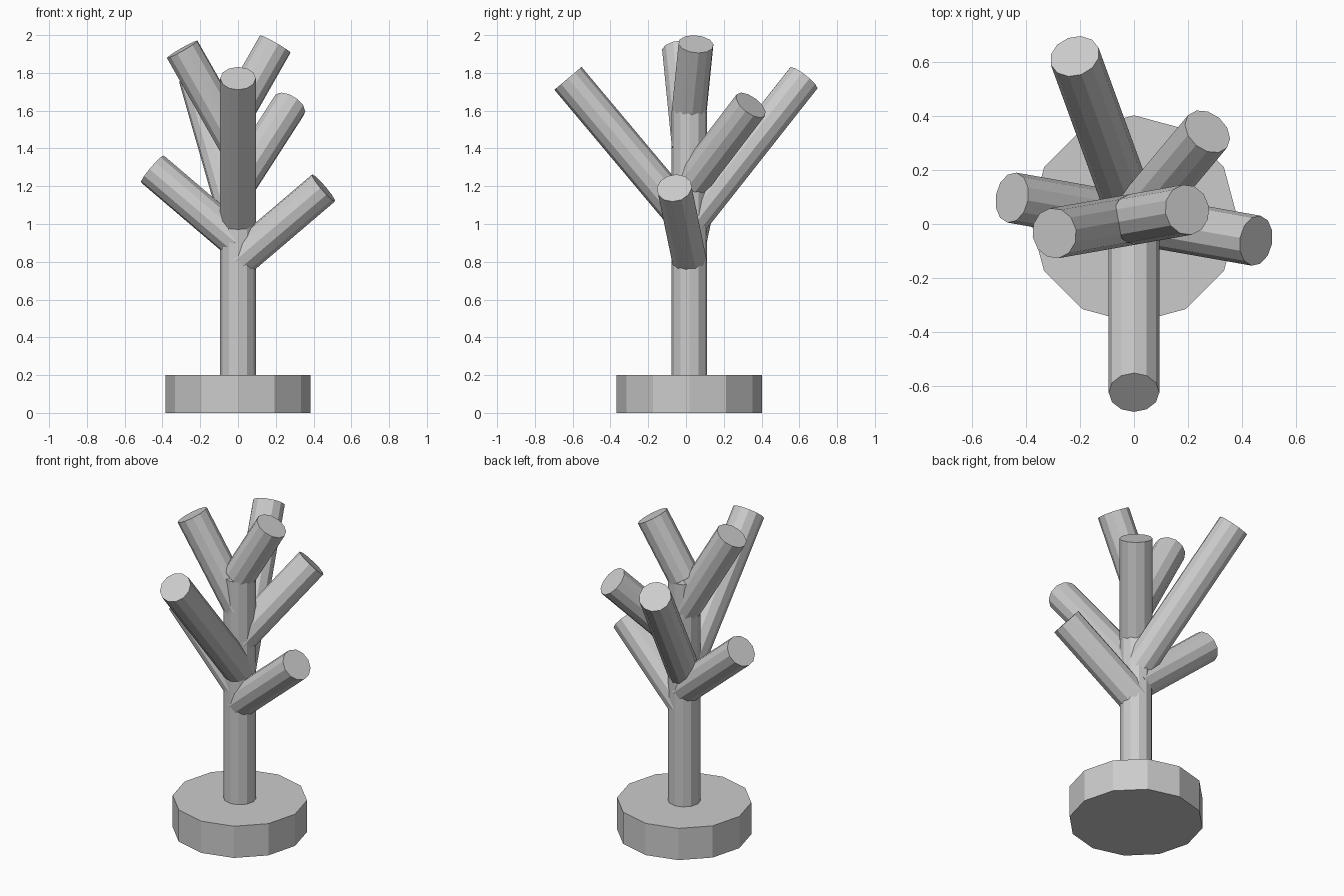
import bpy
from math import radians
from mathutils import Euler, Vector

cube = bpy.data.objects.get("Cube")
if cube:
    bpy.data.objects.remove(cube, do_unlink=True)

# Single plain grey for the whole model
GREY = (0.6, 0.6, 0.6, 1.0)
grey = bpy.data.materials.new("plain_grey")
grey.use_nodes = True
grey.diffuse_color = GREY
for node in grey.node_tree.nodes:
    if node.type == 'BSDF_PRINCIPLED':
        node.inputs["Base Color"].default_value = GREY

CENTRE_Y = 0.018
BASE_HEIGHT = 0.2
TRUNK_TOP = 1.6
RADIUS = 0.094


def rod(name, start_z, length, radius, tilt=0, heading=0):
    """Twelve-sided rod that starts on the trunk axis and leans by tilt towards heading."""
    turn = Euler((0, radians(tilt), radians(heading)))
    axis = Vector((0, 0, 1))
    axis.rotate(turn)
    middle = Vector((0, CENTRE_Y, start_z)) + axis * length / 2
    bpy.ops.mesh.primitive_cylinder_add(
        vertices=12, radius=radius, depth=length, location=middle, rotation=turn)
    obj = bpy.context.object
    obj.name = obj.data.name = name
    obj.data.materials.append(grey)
    return obj


# Round foot and upright trunk
rod("base", 0, BASE_HEIGHT, 0.385)
rod("trunk", BASE_HEIGHT, TRUNK_TOP - BASE_HEIGHT, RADIUS)

# Branches: name, start height, length, tilt from vertical, heading
branches = [
    ("lower_left_branch", 0.805, 0.6, 50, -10),
    ("lower_right_branch", 0.905, 0.6, 50, 170),
    ("front_branch", 1.005, 1.0, 40, -90),
    ("back_branch", 1.005, 1.0, 40, 110),
    ("back_left_branch", 1.205, 0.6, 45, 50),
    ("upper_right_branch", 1.405, 0.6, 30, 190),
    ("top_left_branch", 1.606, 0.4, 30, 10),
]
for name, height, length, tilt, heading in branches:
    rod(name, height, length, RADIUS, tilt, heading)
